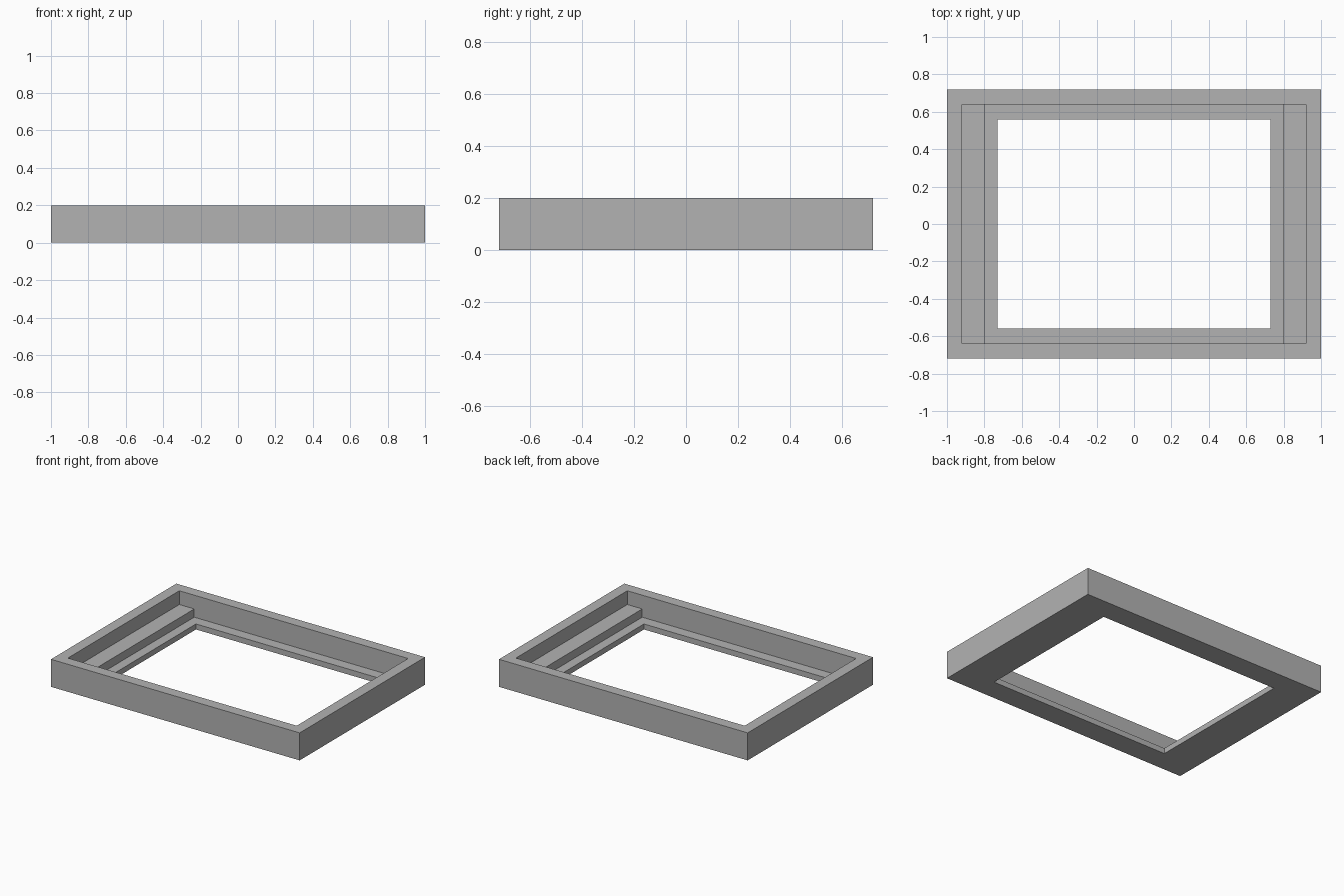
import bpy
import bmesh

cube = bpy.data.objects.get("Cube")
if cube:
    bpy.data.objects.remove(cube, do_unlink=True)

# Plain grey material
grey = bpy.data.materials.new("plain grey")
grey.use_nodes = True
colour = (0.45, 0.45, 0.45, 1.0)
grey.diffuse_color = colour
grey.node_tree.nodes["Principled BSDF"].inputs["Base Color"].default_value = colour

# Tray cross-section as rectangular rings: half width, half depth, height
RINGS = [
    (1.00, 0.72, 0.00),   # outer bottom
    (1.00, 0.72, 0.20),   # outer rim
    (0.92, 0.64, 0.20),   # inner rim
    (0.92, 0.64, 0.10),   # side step, outer edge
    (0.80, 0.64, 0.10),   # side step, inner edge
    (0.80, 0.64, 0.04),   # foot of step
    (0.73, 0.56, 0.04),   # ledge lip
    (0.73, 0.56, 0.00),   # opening bottom
]
CORNERS = [(-1, -1), (1, -1), (1, 1), (-1, 1)]

bm = bmesh.new()
rings = [[bm.verts.new((sx * w, sy * d, h)) for sx, sy in CORNERS]
         for w, d, h in RINGS]

# Skin each ring to the next, closing back to the first
walls = {0: [], 2: []}
for r, ring in enumerate(rings):
    following = rings[(r + 1) % len(rings)]
    for i in range(4):
        j = (i + 1) % 4
        face = bm.faces.new((ring[i], ring[j], following[j], following[i]))
        # Front and back inner walls are flat across the step
        if i in walls and r in (2, 3, 4):
            walls[i].append(face)

# Merge each flat inner wall into one stepped face
for faces in walls.values():
    bmesh.ops.dissolve_faces(bm, faces=faces)
bmesh.ops.recalc_face_normals(bm, faces=bm.faces[:])

mesh = bpy.data.meshes.new("stepped_frame")
bm.to_mesh(mesh)
bm.free()
mesh.materials.append(grey)
frame = bpy.data.objects.new("stepped_frame", mesh)
bpy.context.collection.objects.link(frame)
